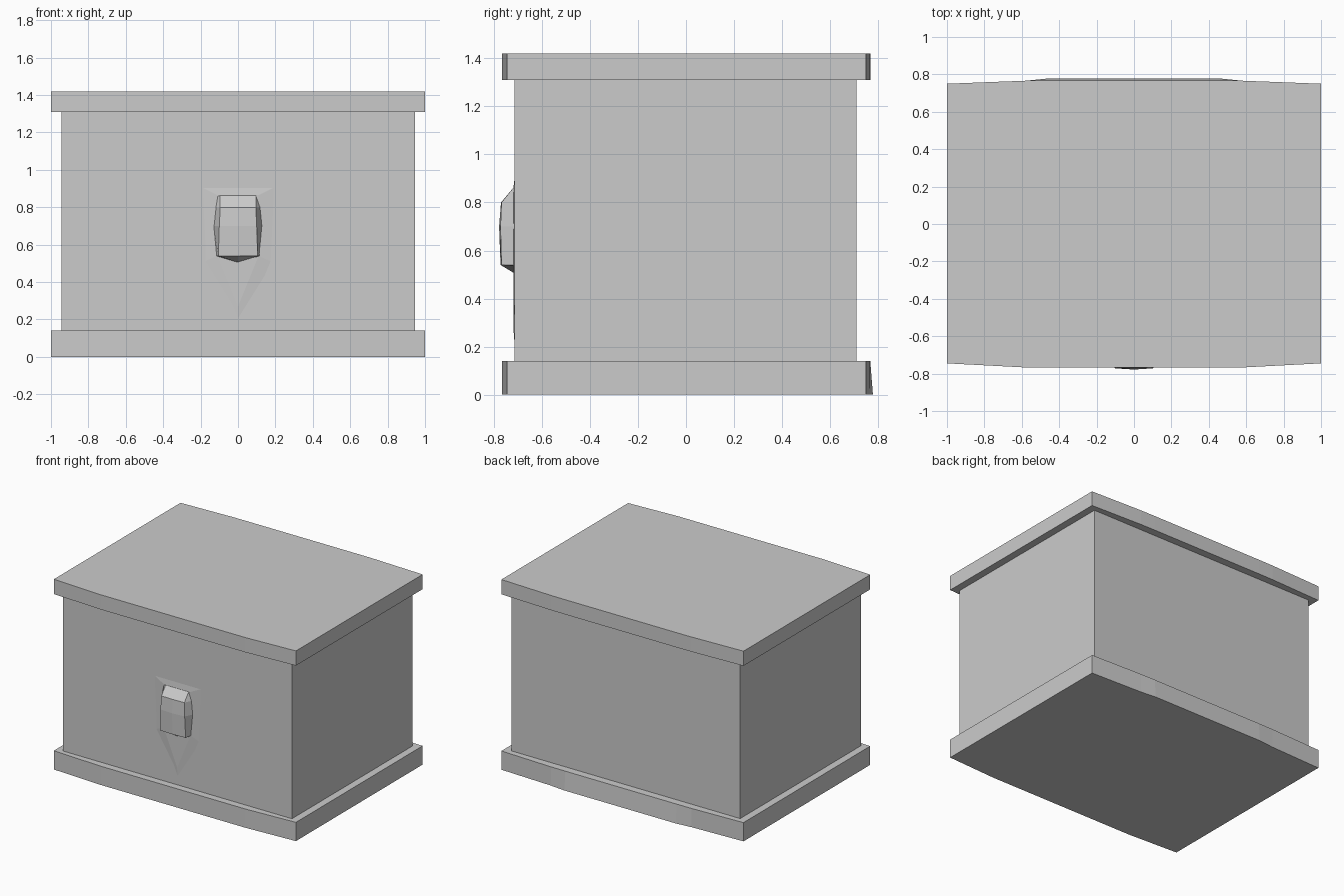
import bpy, bmesh

if "Cube" in bpy.data.objects:
    bpy.data.objects.remove(bpy.data.objects["Cube"])


def make(name, verts, faces):
    mesh = bpy.data.meshes.new(name)
    mesh.from_pydata(verts, [], faces)
    bm = bmesh.new()
    bm.from_mesh(mesh)
    bmesh.ops.remove_doubles(bm, verts=bm.verts, dist=1e-5)
    bmesh.ops.dissolve_degenerate(bm, edges=bm.edges, dist=1e-5)
    bmesh.ops.recalc_face_normals(bm, faces=bm.faces)
    bm.to_mesh(mesh)
    bm.free()
    obj = bpy.data.objects.new(name, mesh)
    bpy.context.collection.objects.link(obj)
    return obj


def loft(name, rings):
    """Join closed rings of equal length and cap both ends."""
    n = len(rings[0])
    verts = [p for ring in rings for p in ring]
    faces = [(k * n + i, k * n + (i + 1) % n, (k + 1) * n + (i + 1) % n, (k + 1) * n + i)
             for k in range(len(rings) - 1) for i in range(n)]
    faces += [tuple(range(n)), tuple(range(len(verts) - n, len(verts)))]
    return make(name, verts, faces)


def bowed_ring(z, back):
    """Slab outline with gently bowed front and back edges."""
    return [(x, y, z) for x, y in (
        (-1, -.745), (-.6, -.766), (.6, -.766), (1, -.745),
        (1, .75), (.58, .766), (.46, back), (-.46, back), (-.58, .766), (-1, .75))]


# Base plinth, flaring slightly at the back foot
loft("base", [bowed_ring(0, .778), bowed_ring(.14, .767)])

# Plain box body
loft("body", [[(x, y, z) for x, y in ((-.945, -.713), (.945, -.713), (.945, .71), (-.945, .71))]
              for z in (.14, 1.31)])

# Overhanging lid
loft("lid", [bowed_ring(1.31, .767), bowed_ring(1.42, .767)])

# Very shallow pointed plate behind the latch
outer = [(-.22, .92), (.22, .92), (.2, .5), (0, .18), (-.2, .5)]
inner = [(-.11, .865), (.11, .865), (.11, .54), (0, .27), (-.11, .54)]
loft("latch_plate", [[(x, -.711, z) for x, z in outer],
                     [(x, -.718, z) for x, z in inner]])

# Faceted latch: back half-width, front half-width, front y, centre y, z
rows = [(.11, .095, -.716, -.716, .865), (.12, .095, -.768, -.77, .80),
        (.13, .1, -.772, -.778, .70), (.115, .105, -.768, -.772, .54)]
rings = [[(-b, -.712, z), (-f, yf, z), (0, yc, z), (f, yf, z), (b, -.712, z)]
         for b, f, yf, yc, z in rows]
rings.append([(-.115, -.712, .54), (-.1, -.714, .535), (0, -.714, .505),
              (.1, -.714, .535), (.115, -.712, .54)])
loft("latch", rings)
